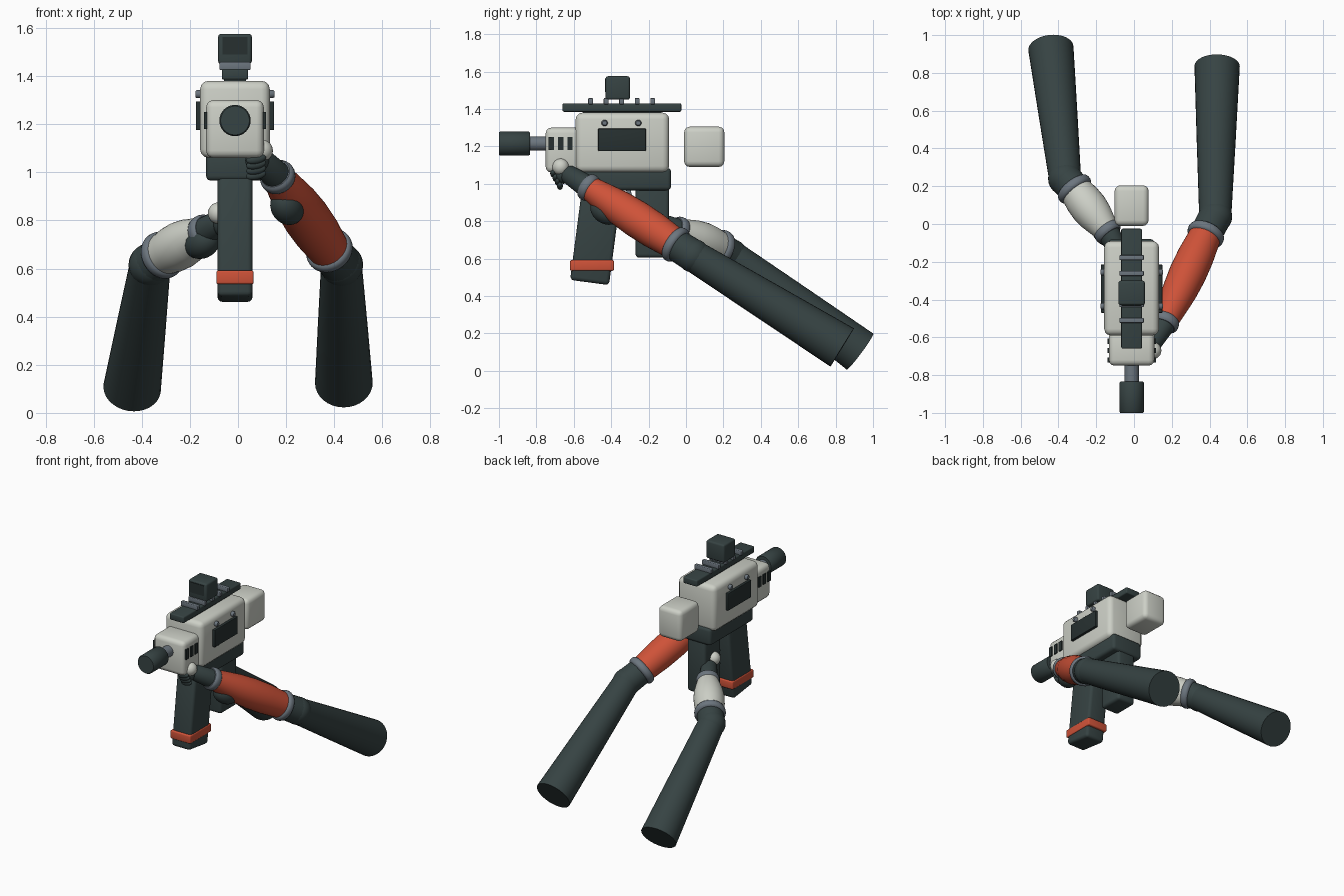
import bpy, bmesh, math
from mathutils import Vector, Matrix

cube = bpy.data.objects.get("Cube")
if cube:
    bpy.data.objects.remove(cube, do_unlink=True)


def material(name, rgb):
    m = bpy.data.materials.new(name)
    m.use_nodes = True
    m.diffuse_color = (*rgb, 1)
    m.node_tree.nodes["Principled BSDF"].inputs["Base Color"].default_value = (*rgb, 1)
    return m


DARK = material("dark slate", (0.037, 0.056, 0.056))
SCREEN = material("panel black", (0.02, 0.03, 0.03))
WHITE = material("off white", (0.61, 0.63, 0.57))
RED = material("orange red", (0.62, 0.085, 0.04))
GREY = material("steel grey", (0.15, 0.18, 0.21))
CX = -0.0125  # centre line of the weapon


def finish(name, bm, mat):
    bmesh.ops.recalc_face_normals(bm, faces=bm.faces)
    mesh = bpy.data.meshes.new(name)
    bm.to_mesh(mesh)
    bm.free()
    mesh.materials.append(mat)
    ob = bpy.data.objects.new(name, mesh)
    bpy.context.collection.objects.link(ob)
    bpy.ops.object.select_all(action='DESELECT')
    ob.select_set(True)
    bpy.context.view_layer.objects.active = ob
    bpy.ops.object.shade_smooth_by_angle(angle=math.radians(40))
    return ob


def box(name, mat, x, y, z, bevel=0.01, tilt=0):
    """Rounded box from its (min, max) on each axis, tilted about x."""
    bm = bmesh.new()
    bmesh.ops.create_cube(bm, size=1)
    bmesh.ops.scale(bm, vec=[b - a for a, b in (x, y, z)], verts=bm.verts)
    if bevel:
        bmesh.ops.bevel(bm, geom=bm.edges[:], offset=bevel, segments=3,
                        profile=0.5, affect='EDGES')
    centre = Vector([(a + b) / 2 for a, b in (x, y, z)])
    bm.transform(Matrix.Translation(centre) @ Matrix.Rotation(tilt, 4, 'X'))
    return finish(name, bm, mat)


def mid(width):
    return (CX - width / 2, CX + width / 2)


def lathe(name, mat, start, end, profile, sides=32):
    """Round part between two points; profile is (fraction, radius)."""
    start, end = Vector(start), Vector(end)
    turn = (end - start).to_track_quat('Z', 'Y')
    bm = bmesh.new()
    rings = []
    for t, r in profile:
        c = start.lerp(end, t)
        rings.append([bm.verts.new(c + turn @ Vector((r * math.cos(a), r * math.sin(a), 0)))
                      for a in (2 * math.pi * i / sides for i in range(sides))])
    for a, b in zip(rings, rings[1:]):
        for i in range(sides):
            j = (i + 1) % sides
            bm.faces.new((a[i], a[j], b[j], b[i]))
    bm.faces.new(rings[0])
    bm.faces.new(rings[-1])
    return finish(name, bm, mat)


def ball(name, mat, centre, radii, axis=(0, 0, 1)):
    bm = bmesh.new()
    bmesh.ops.create_uvsphere(bm, u_segments=24, v_segments=14, radius=1)
    turn = Vector(axis).to_track_quat('Z', 'Y').to_matrix().to_4x4()
    bm.transform(Matrix.Translation(centre) @ turn @ Matrix.Diagonal((*radii, 1)))
    return finish(name, bm, mat)


# Weapon body
box("receiver", WHITE, mid(0.29), (-0.59, -0.09), (1.06, 1.38), 0.035)
box("handguard", WHITE, mid(0.24), (-0.75, -0.56), (1.06, 1.30), 0.03)
box("lower_receiver", DARK, mid(0.24), (-0.56, -0.08), (0.965, 1.085), 0.02)
box("stock", WHITE, mid(0.18), (-0.01, 0.205), (1.09, 1.305), 0.03)
lathe("barrel", GREY, (CX, -0.86, 1.215), (CX, -0.73, 1.215), [(0, 0.038), (1, 0.038)])
lathe("muzzle", DARK, (CX, -1, 1.215), (CX, -0.835, 1.215),
      [(0, 0.06), (0.04, 0.065), (0.96, 0.065), (1, 0.06)])

# Top rail and sight
box("top_rail", DARK, mid(0.11), (-0.66, -0.025), (1.385, 1.43), 0.008)
box("rail_riser", DARK, mid(0.09), (-0.55, -0.13), (1.36, 1.40), 0)
for i in range(5):
    y = -0.51 + i * 0.083
    box(f"rail_ridge_{i + 1}", GREY, mid(0.13), (y - 0.013, y + 0.013), (1.425, 1.458), 0.005)
box("sight", DARK, mid(0.14), (-0.43, -0.30), (1.45, 1.575), 0.012)
box("sight_lens", SCREEN, mid(0.105), (-0.434, -0.425), (1.49, 1.562), 0)

# Side panels, bolts and vents
for side, label in ((1, "left"), (-1, "right")):
    face = CX + side * 0.145
    box(f"side_panel_{label}", SCREEN, sorted((face - side * 0.005, face + side * 0.018)),
        (-0.47, -0.215), (1.175, 1.295), 0.004)
    for i, y in enumerate((-0.435, -0.255)):
        lathe(f"bolt_{label}_{i + 1}", GREY, (face - side * 0.01, y, 1.325),
              (face + side * 0.02, y, 1.325), [(0, 0.017), (0.8, 0.017), (1, 0.012)], 16)
    vent = CX + side * 0.12
    for i in range(3):
        y = -0.72 + i * 0.05
        box(f"vent_{label}_{i + 1}", SCREEN, sorted((vent - side * 0.005, vent + side * 0.008)),
            (y - 0.014, y + 0.014), (1.18, 1.25), 0)

# Magazine, grip and trigger
box("magazine", DARK, mid(0.145), (-0.585, -0.375), (0.47, 1.02), 0.02, -0.13)
box("magazine_band", RED, mid(0.155), (-0.62, -0.385), (0.535, 0.592), 0.008)
box("rear_grip", DARK, mid(0.14), (-0.27, -0.09), (0.605, 1.0), 0.02)
box("trigger", GREY, mid(0.03), (-0.315, -0.29), (0.9, 0.98), 0.006, 0.2)


def arm(label, colour, hand, wrist, elbow_ring, elbow, shoulder, pad):
    """Glove, cuffs, coloured forearm, elbow and flared upper arm."""
    hand, wrist, ring2, elbow = map(Vector, (hand, wrist, elbow_ring, elbow))
    d = (ring2 - wrist).normalized()
    lathe(f"{label}_glove", DARK, hand, wrist, [(0, 0.035), (0.15, 0.05), (1, 0.062)])
    lathe(f"{label}_forearm", colour, wrist, ring2,
          [(0, 0.064), (0.15, 0.077), (0.35, 0.092), (0.55, 0.099), (0.75, 0.097), (1, 0.085)])
    cuff = [(0, 0.85), (0.15, 0.96), (0.35, 1), (0.65, 1), (0.85, 0.96), (1, 0.85)]
    for part, c, r in (("wrist", wrist, 0.075), ("elbow", ring2, 0.1)):
        lathe(f"{label}_{part}_cuff", GREY, c - d * 0.026, c + d * 0.026,
              [(t, r * s) for t, s in cuff])
    lathe(f"{label}_elbow_sleeve", DARK, ring2, elbow, [(0, 0.085), (1, 0.088)])
    ball(f"{label}_elbow", DARK, elbow, (0.09, 0.09, 0.09))
    lathe(f"{label}_upper_arm", DARK, elbow, shoulder, [(0, 0.085), (0.5, 0.103), (1, 0.12)])
    ball(f"{label}_forearm_pad", DARK, pad, (0.068, 0.068, 0.09), d)


arm("left", RED, (0.085, -0.65, 1.065), (0.165, -0.52, 0.98), (0.38, -0.055, 0.675),
    (0.43, 0.04, 0.615), (0.44, 0.835, 0.125), (0.205, -0.43, 0.855))
arm("right", WHITE, (-0.07, -0.16, 0.8), (-0.14, -0.04, 0.75), (-0.315, 0.185, 0.655),
    (-0.365, 0.24, 0.615), (-0.44, 0.93, 0.103), (-0.15, -0.04, 0.71))

# Hands: pale thumb knuckles and curled fingers
ball("left_thumb", WHITE, (0.1, -0.67, 1.09), (0.045, 0.045, 0.045))
ball("right_thumb", WHITE, (-0.08, -0.19, 0.83), (0.045, 0.045, 0.045))
ball("left_palm", DARK, (0.08, -0.655, 1.05), (0.05, 0.05, 0.05))
ball("right_palm", DARK, (-0.06, -0.16, 0.79), (0.045, 0.055, 0.06))
for i in range(4):
    ball(f"left_finger_{i + 1}", DARK, (0.075, -0.71 + i * 0.012, 1.055 - i * 0.022),
         (0.016, 0.02, 0.042), (1, 0, 0.2))
    ball(f"right_finger_{i + 1}", DARK, (-0.065, -0.24, 0.85 - i * 0.03),
         (0.016, 0.02, 0.04), (0, 1, 0))
